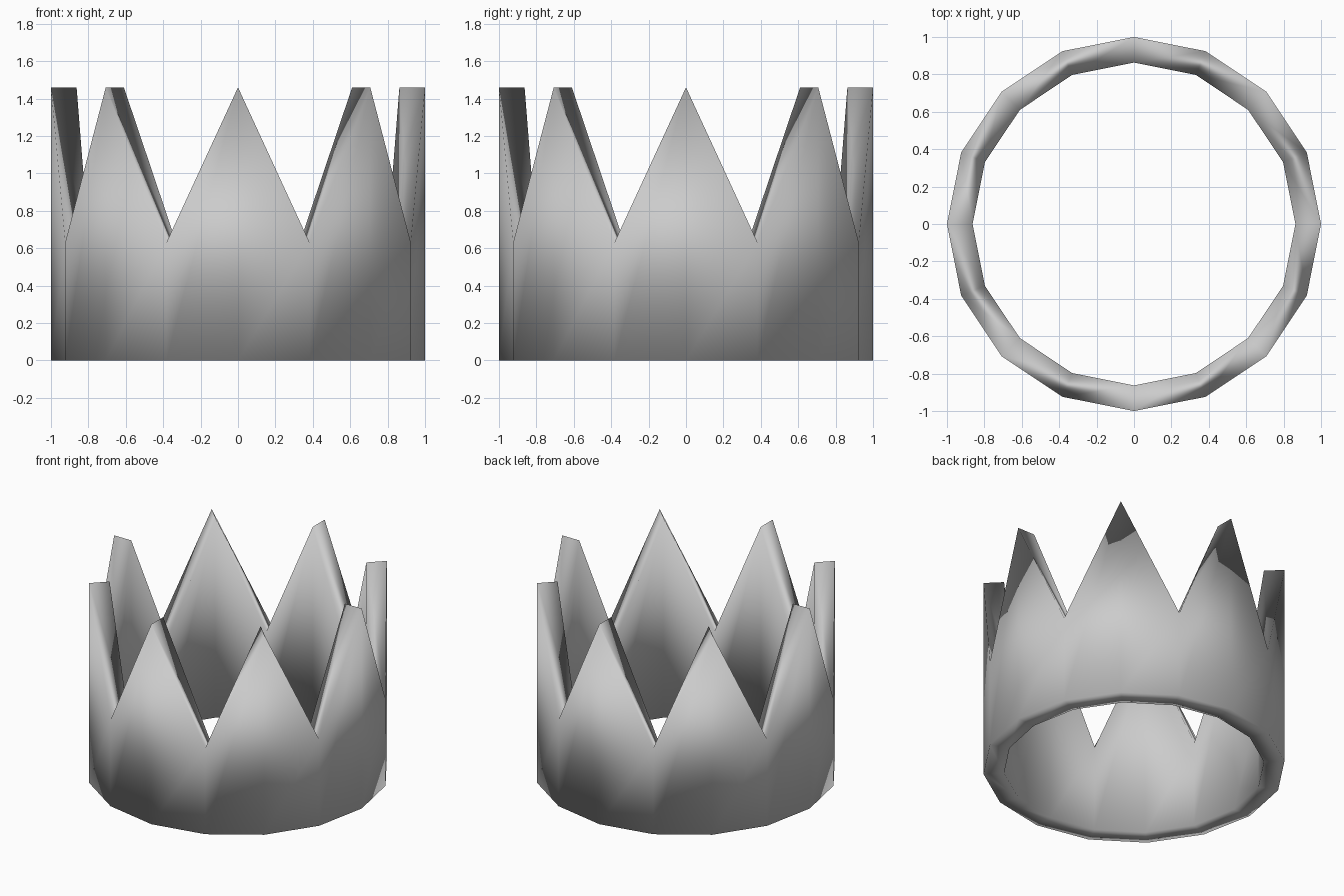
import bpy, bmesh, math

if "Cube" in bpy.data.objects:
    bpy.data.objects.remove(bpy.data.objects["Cube"])

SIDES = 16
R_OUT, R_IN = 1.0, 0.863
PEAK, VALLEY = 1.46, 0.63

bm = bmesh.new()

def ring(radius, top):
    # vertices round the band; the top ring alternates spike tip and valley
    verts = []
    for i in range(SIDES):
        a = 2 * math.pi * i / SIDES
        z = (PEAK if i % 2 == 0 else VALLEY) if top else 0.0
        verts.append(bm.verts.new((radius * math.cos(a), radius * math.sin(a), z)))
    return verts

# closed wall section: outer bottom, outer top, inner top, inner bottom
rings = [ring(R_OUT, False), ring(R_OUT, True), ring(R_IN, True), ring(R_IN, False)]
for k in range(4):
    a, b = rings[k], rings[(k + 1) % 4]
    for i in range(SIDES):
        j = (i + 1) % SIDES
        bm.faces.new((a[i], a[j], b[j], b[i]))

bmesh.ops.recalc_face_normals(bm, faces=bm.faces[:])
for f in bm.faces:
    f.smooth = True

# crown band with eight spikes
mesh = bpy.data.meshes.new("crown")
bm.to_mesh(mesh)
bm.free()
crown = bpy.data.objects.new("crown", mesh)
bpy.context.collection.objects.link(crown)
